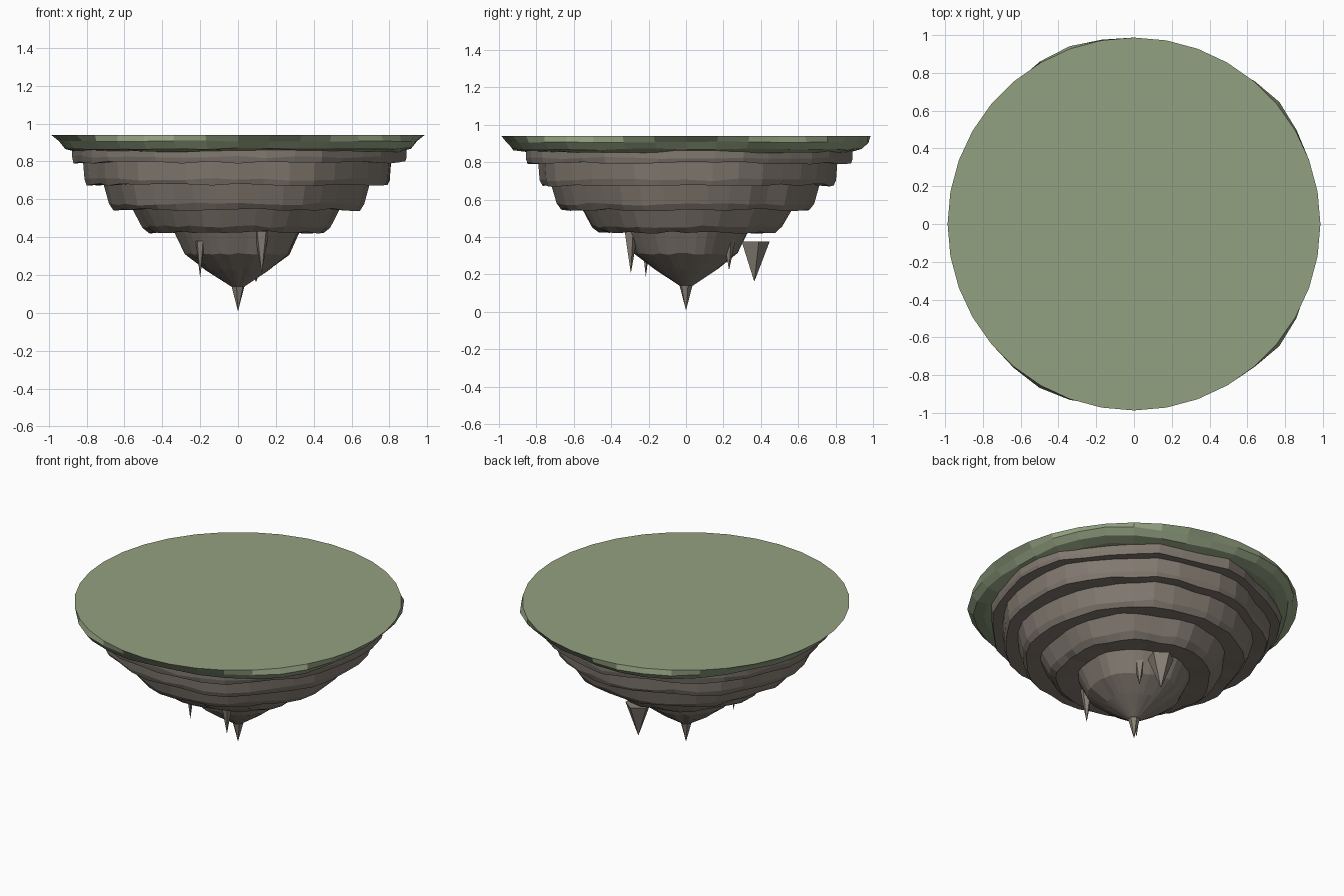
import bpy, bmesh, random
from math import cos, sin, tau, radians
from mathutils import Vector

random.seed(7)
SIDES = 36

if "Cube" in bpy.data.objects:
    bpy.data.objects.remove(bpy.data.objects["Cube"], do_unlink=True)


def material(name, colour):
    m = bpy.data.materials.new(name)
    m.use_nodes = True
    m.diffuse_color = (*colour, 1)
    m.node_tree.nodes["Principled BSDF"].inputs["Base Color"].default_value = (*colour, 1)
    return m


grass_green = material("grass green", (0.29, 0.355, 0.22))
rock_brown = material("rock brown", (0.22, 0.19, 0.16))
spike_grey = material("spike grey", (0.25, 0.22, 0.18))


def loft(name, rings, mat):
    """Skin a stack of equal-length rings, top to bottom, and cap both ends."""
    bm = bmesh.new()
    loops = [[bm.verts.new(p) for p in ring] for ring in rings]
    n = len(loops[0])
    for a, b in zip(loops, loops[1:]):
        for i in range(n):
            j = (i + 1) % n
            bm.faces.new((a[i], b[i], b[j], a[j]))
    bm.faces.new(loops[0])
    bm.faces.new(loops[-1][::-1])
    bmesh.ops.recalc_face_normals(bm, faces=bm.faces)
    mesh = bpy.data.meshes.new(name)
    bm.to_mesh(mesh)
    bm.free()
    mesh.materials.append(mat)
    obj = bpy.data.objects.new(name, mesh)
    bpy.context.collection.objects.link(obj)
    return obj


def wobble():
    """Broad, uneven radius factor per side, shared by the rings of one layer."""
    waves = [(k, random.uniform(0, tau)) for k in (2, 5, 9)]
    return [1 + sum(0.012 * sin(k * tau * i / SIDES + p) for k, p in waves)
            + random.uniform(-0.01, 0.01) for i in range(SIDES)]


def ring(radius, z, factors, dz=0.0):
    return [(radius * f * cos(tau * i / SIDES), radius * f * sin(tau * i / SIDES),
             z + random.uniform(-dz, dz)) for i, f in enumerate(factors)]


# Grass cap: clean round top with a rim that bulges in a few places
flat = [1.0] * SIDES
bulge = []
for i in range(SIDES):
    a = tau * i / SIDES
    near = max(cos(a - radians(c)) for c in (38, 110, 240, 322))
    bulge.append(0.945 + 0.06 * max(0, near) ** 12 + random.uniform(-0.005, 0.005))
loft("grass_cap", [ring(0.987, 0.94, flat), ring(1.0, 0.907, bulge, 0.003),
                   ring(0.965, 0.868, bulge, 0.005), ring(0.9, 0.853, bulge, 0.005),
                   ring(0.8, 0.853, bulge)], grass_green)

# Rock strata: top radius, bottom radius, top height, bottom height
strata = [(0.875, 0.868, 0.87, 0.795), (0.81, 0.79, 0.81, 0.677),
          (0.71, 0.655, 0.69, 0.545), (0.56, 0.465, 0.56, 0.425)]
for n, (r1, r2, z1, z2) in enumerate(strata):
    w = wobble()
    loft(f"rock_layer_{n + 1}",
         [ring(r1, z1, w), ring((r1 + 2 * r2) / 3 + 0.005, z2 + 0.03, w, 0.008),
          ring(r2, z2, w, 0.007), ring(r2 * 0.7, z2 + 0.012, w)], rock_brown)

# Rock tip: rounded cone under the strata
w = wobble()
loft("rock_tip", [ring(0.34, 0.45, w), ring(0.275, 0.31, w, 0.006),
                  ring(0.17, 0.23, w, 0.004), ring(0.036, 0.14, w)], rock_brown)


def spike(name, x, y, top, tip, radius, sides=5, turn=0.3):
    """Pointed hanging stone."""
    base = [(x + radius * cos(tau * i / sides + turn),
             y + radius * sin(tau * i / sides + turn), top) for i in range(sides)]
    point = [(x + (px - x) * 0.02, y + (py - y) * 0.02, tip) for px, py, _ in base]
    loft(name, [base, point], spike_grey)


# Hanging spikes
spike("centre_spike", 0, 0, 0.15, 0.01, 0.038, 6)
spike("front_spike", 0.125, -0.295, 0.43, 0.21, 0.04)
spike("front_side_spike", -0.2, -0.215, 0.38, 0.19, 0.026)
spike("back_spike", 0.095, 0.365, 0.375, 0.165, 0.082)
spike("back_small_spike", 0.15, 0.23, 0.38, 0.225, 0.034)
